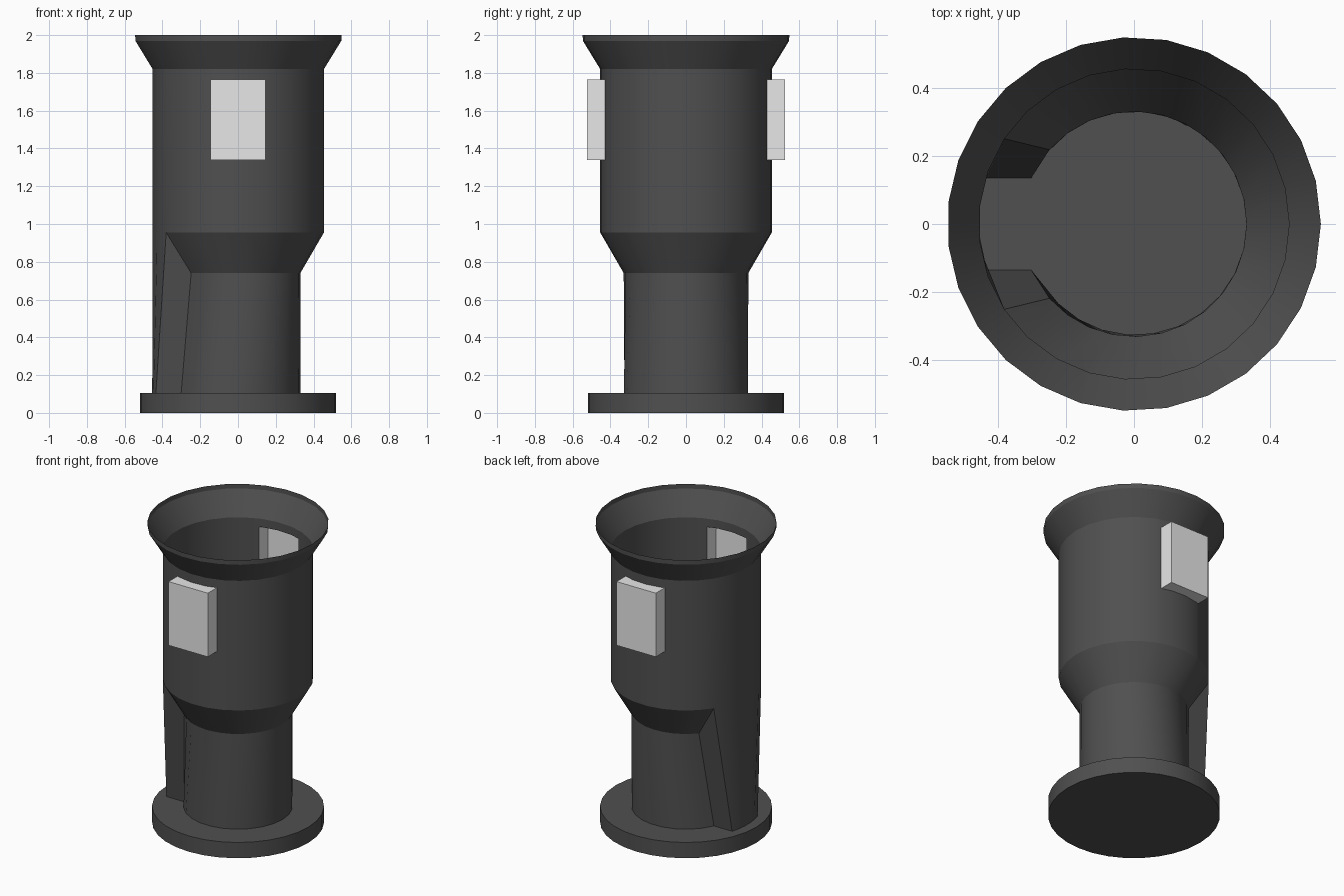
import bpy
import bmesh
from math import sin, cos, radians
from mathutils import Vector

cube = bpy.data.objects.get("Cube")
if cube:
    bpy.data.objects.remove(cube, do_unlink=True)


def make_material(name, value):
    mat = bpy.data.materials.new(name)
    mat.use_nodes = True
    color = (value, value, value, 1.0)
    mat.diffuse_color = color
    mat.node_tree.nodes["Principled BSDF"].inputs["Base Color"].default_value = color
    return mat


DARK = make_material("dark grey", 0.08)
LIGHT = make_material("light grey", 0.8)


def finish(bm, name, mat):
    bmesh.ops.recalc_face_normals(bm, faces=bm.faces[:])
    mesh = bpy.data.meshes.new(name)
    bm.to_mesh(mesh)
    bm.free()
    mesh.materials.append(mat)
    obj = bpy.data.objects.new(name, mesh)
    bpy.context.collection.objects.link(obj)
    bpy.ops.object.select_all(action='DESELECT')
    obj.select_set(True)
    bpy.context.view_layer.objects.active = obj
    bpy.ops.object.shade_smooth_by_angle(angle=radians(25))
    return obj


def polar(r, deg, z):
    return Vector((r * cos(radians(deg)), r * sin(radians(deg)), z))


def arc(r, z, start, end, steps):
    return [polar(r, start + (end - start) * i / steps, z) for i in range(steps + 1)]


def add_grid(bm, rows):
    """Skin neighbouring rows of points with quads."""
    rows = [[bm.verts.new(p) for p in row] for row in rows]
    for low, high in zip(rows, rows[1:]):
        for i in range(len(low) - 1):
            bm.faces.new((low[i], low[i + 1], high[i + 1], high[i]))


SIDES = 27
RIB_STEPS = 5
BASE_TOP = 0.105
SHOULDER = 0.955
RIB_ANGLE = 180.0 * RIB_STEPS / SIDES
WIN_X, WIN_LOW, WIN_HIGH, WIN_Y = 0.145, 1.34, 1.765, 0.525

# Base disc
bm = bmesh.new()
bmesh.ops.create_cone(bm, cap_ends=True, segments=32, radius1=0.52, radius2=0.52, depth=BASE_TOP)
bmesh.ops.translate(bm, verts=bm.verts[:], vec=(0, 0, BASE_TOP / 2))
finish(bm, "base_disc", DARK)

# Thin open shell: barrel and flared rim
bm = bmesh.new()
barrel = [(0.455, SHOULDER), (0.455, 1.82), (0.547, 1.97), (0.548, 2.0)]
edge = 180 - RIB_ANGLE
add_grid(bm, [arc(r, z, -edge, 360 - edge, SIDES) for r, z in barrel])

# Narrow neck and sloped shoulder, leaving a gap on the right side
neck = [(0.33, BASE_TOP, 24.2), (0.33, 0.74, 41.3), (0.455, SHOULDER, RIB_ANGLE)]
add_grid(bm, [arc(r, z, a - 180, 180 - a, SIDES - RIB_STEPS) for r, z, a in neck])

# Hollow rib that carries the barrel wall down to the base
rib = [(0.455, BASE_TOP, 17.2), (0.455, SHOULDER, RIB_ANGLE)]
add_grid(bm, [arc(r, z, 180 - a, 180 + a, RIB_STEPS) for r, z, a in rib])
for side in (-1, 1):
    corners = neck + rib[:1]
    bm.faces.new([bm.verts.new(polar(r, 180 + side * a, z)) for r, z, a in corners])
bmesh.ops.remove_doubles(bm, verts=bm.verts[:], dist=0.0005)


# Cut the window openings in the front and back of the barrel
def cut(co, no, half_width):
    faces = [f for f in bm.faces
             if SHOULDER < f.calc_center_median().z < 1.82
             and abs(f.calc_center_median().y) > 0.3
             and abs(f.calc_center_median().x) < half_width]
    geom = set(faces)
    for f in faces:
        geom.update(f.edges)
        geom.update(f.verts)
    bmesh.ops.bisect_plane(bm, geom=list(geom), dist=1e-5, plane_co=co, plane_no=no)


for x in (-WIN_X, WIN_X):
    cut((x, 0, 0), (1, 0, 0), 0.3)
for z in (WIN_LOW, WIN_HIGH):
    cut((0, 0, z), (0, 0, 1), WIN_X)

opening = []
for f in bm.faces:
    c = f.calc_center_median()
    if abs(c.x) < WIN_X and WIN_LOW < c.z < WIN_HIGH and abs(c.y) > 0.4:
        opening.append(f)

# Window boxes: side walls run from the opening's outline to a flat outer pane
for name, side in (("front_window", -1), ("back_window", 1)):
    faces = [f for f in opening if f.calc_center_median().y * side > 0]
    outline = [e for e in {e for f in faces for e in f.edges}
               if sum(f in faces for f in e.link_faces) == 1]
    win = bmesh.new()
    for e in outline:
        a, b = (v.co.copy() for v in e.verts)
        a2, b2 = (Vector((p.x, side * WIN_Y, p.z)) for p in (a, b))
        win.faces.new([win.verts.new(p) for p in (a, b, b2, a2)])
    pane = [(-WIN_X, WIN_LOW), (WIN_X, WIN_LOW), (WIN_X, WIN_HIGH), (-WIN_X, WIN_HIGH)]
    win.faces.new([win.verts.new((x, side * WIN_Y, z)) for x, z in pane])
    bmesh.ops.remove_doubles(win, verts=win.verts[:], dist=0.0005)
    finish(win, name, LIGHT)

bmesh.ops.delete(bm, geom=opening, context='FACES')
finish(bm, "body_shell", DARK)
